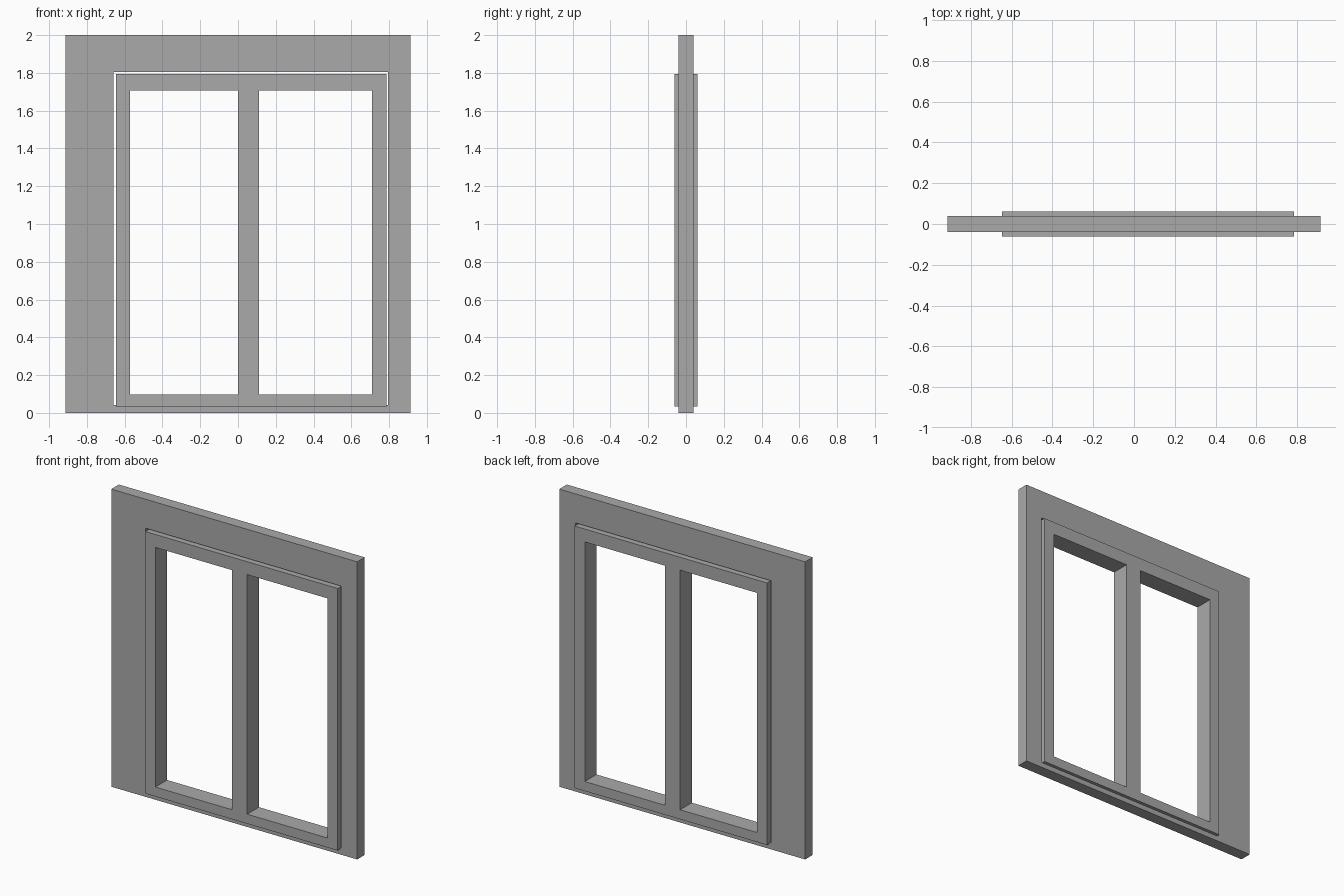
import bpy

cube = bpy.data.objects.get("Cube")
if cube:
    bpy.data.objects.remove(cube, do_unlink=True)

# Plain grey used throughout
grey = bpy.data.materials.new("plain_grey")
grey.use_nodes = True
colour = (0.4, 0.4, 0.4, 1)
grey.diffuse_color = colour
grey.node_tree.nodes["Principled BSDF"].inputs["Base Color"].default_value = colour


def slab(name, left, right, bottom, top, half_depth):
    """Upright box given by its edges, centred on y = 0."""
    bpy.ops.mesh.primitive_cube_add(
        size=1, location=((left + right) / 2, 0, (bottom + top) / 2))
    obj = bpy.context.object
    obj.name = name
    obj.scale = (right - left, 2 * half_depth, top - bottom)
    bpy.ops.object.transform_apply(location=False, rotation=False, scale=True)
    obj.data.materials.append(grey)
    return obj


def cut_opening(obj, left, right, bottom, top):
    """Cut a rectangular opening right through a slab."""
    cutter = slab("opening_cutter", left, right, bottom, top, 0.5)
    cutter.hide_render = True
    mod = obj.modifiers.new("opening", 'BOOLEAN')
    mod.operation = 'DIFFERENCE'
    mod.solver = 'EXACT'
    mod.object = cutter
    bpy.context.view_layer.objects.active = obj
    bpy.ops.object.modifier_apply(modifier=mod.name)
    bpy.data.objects.remove(cutter, do_unlink=True)


# Wall panel, with an opening slightly larger than the window
wall = slab("wall_panel", -0.914, 0.914, 0, 2, 0.04)
cut_opening(wall, -0.66, 0.793, 0.043, 1.805)

# Window frame with its centre mullion, standing proud on both sides
frame = slab("window_frame", -0.646, 0.785, 0.034, 1.795, 0.062)
for pane_left, pane_right in ((-0.571, 0), (0.112, 0.709)):
    cut_opening(frame, pane_left, pane_right, 0.098, 1.708)
